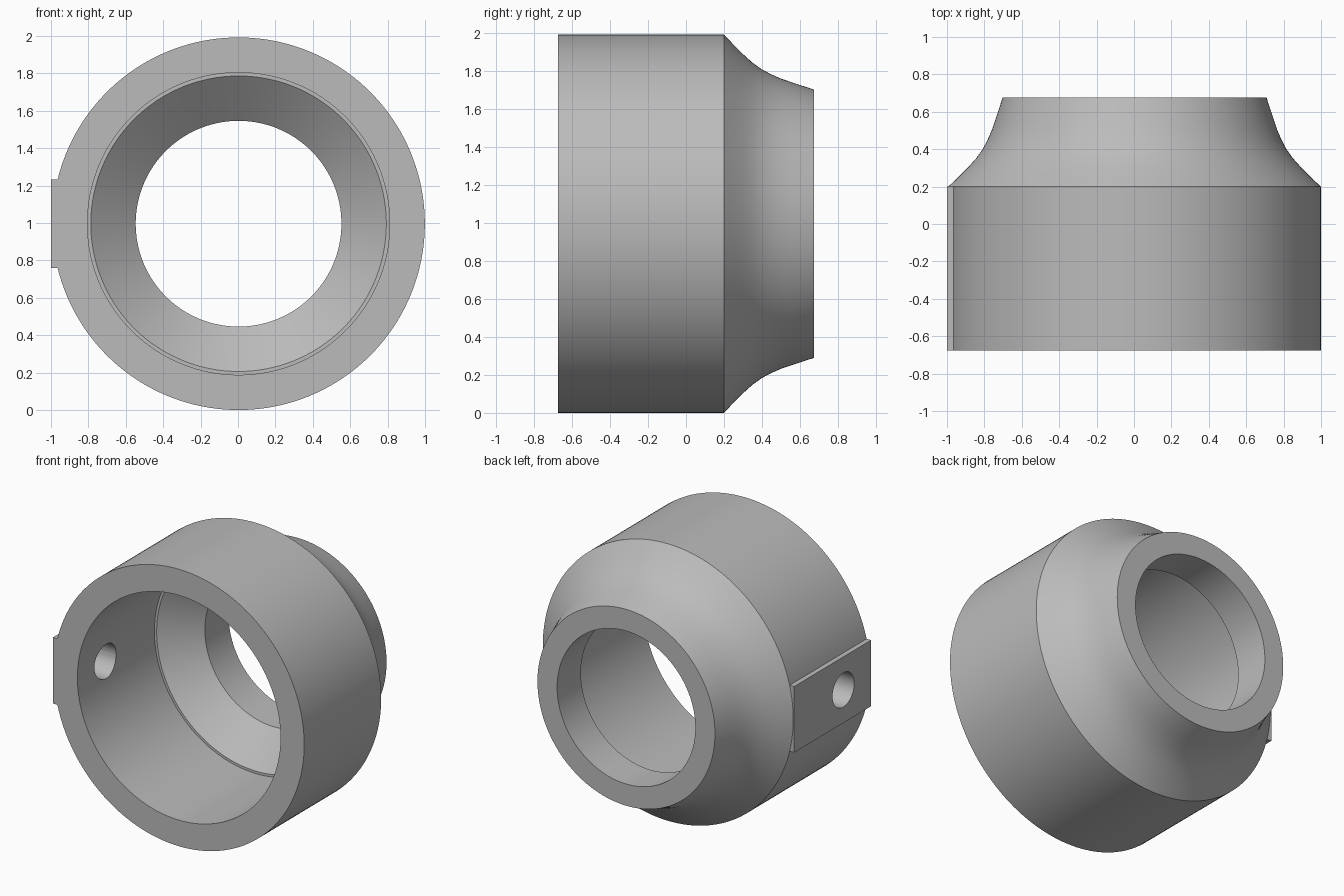
import bpy, bmesh, math
from mathutils import Matrix, Vector

if "Cube" in bpy.data.objects:
    bpy.data.objects.remove(bpy.data.objects["Cube"], do_unlink=True)

CENTRE = Vector((0.003, 0, 0.996))
FRONT, RIM, BACK = -0.675, 0.2, 0.675

grey = bpy.data.materials.new("plain grey")
grey.use_nodes = True
colour = (0.5, 0.5, 0.5, 1)
grey.diffuse_color = colour
grey.node_tree.nodes["Principled BSDF"].inputs["Base Color"].default_value = colour


def add_object(name, bm):
    bmesh.ops.recalc_face_normals(bm, faces=bm.faces)
    mesh = bpy.data.meshes.new(name)
    bm.to_mesh(mesh)
    bm.free()
    mesh.materials.append(grey)
    obj = bpy.data.objects.new(name, mesh)
    bpy.context.collection.objects.link(obj)
    return obj


def lathe(name, profile, steps=160):
    """Turn a closed (y, radius) profile around the front-to-back axis."""
    bm = bmesh.new()
    verts = [bm.verts.new(CENTRE + Vector((0, y, r))) for y, r in profile]
    edges = [bm.edges.new((v, verts[i - 1])) for i, v in enumerate(verts)]
    bmesh.ops.spin(bm, geom=verts + edges, cent=CENTRE, axis=(0, 1, 0),
                   angle=math.tau, steps=steps, use_merge=True)
    bmesh.ops.remove_doubles(bm, verts=bm.verts, dist=1e-5)
    return add_object(name, bm)


# Collar: straight barrel, concave neck, stepped bore with a tapered seat
neck = [(RIM, 0.996), (0.25, 0.943), (0.3, 0.893), (0.35, 0.848), (0.4, 0.812),
        (0.45, 0.786), (0.5, 0.764), (0.55, 0.747), (0.61, 0.727), (BACK, 0.706)]
bore = [(BACK, 0.55), (0.405, 0.55), (RIM, 0.79), (RIM, 0.808), (FRONT, 0.808)]
collar = lathe("collar", [(FRONT, 0.996)] + neck + bore)

# Flat pad on the right side
bm = bmesh.new()
bmesh.ops.create_cube(bm, size=1, matrix=Matrix.Translation(
    (-0.95, (FRONT + RIM) / 2, CENTRE.z)) @ Matrix.Diagonal((0.1, RIM - FRONT, 0.475, 1)))
pad = add_object("side_pad", bm)

# Cutter for the screw hole through pad and wall
bm = bmesh.new()
bmesh.ops.create_cone(bm, cap_ends=True, segments=48, radius1=0.123, radius2=0.123,
                      depth=0.7, matrix=Matrix.Translation((-0.9, -0.36, CENTRE.z))
                      @ Matrix.Rotation(math.pi / 2, 4, "Y"))
hole = add_object("screw_hole_cutter", bm)

for operand, operation in ((pad, "UNION"), (hole, "DIFFERENCE")):
    mod = collar.modifiers.new(operand.name, "BOOLEAN")
    mod.object, mod.operation, mod.solver = operand, operation, "EXACT"
    bpy.context.view_layer.objects.active = collar
    bpy.ops.object.modifier_apply(modifier=mod.name)
    bpy.data.objects.remove(operand, do_unlink=True)

# Smooth round surfaces, sharp rims
bpy.ops.object.select_all(action="DESELECT")
collar.select_set(True)
bpy.context.view_layer.objects.active = collar
bpy.ops.object.shade_smooth_by_angle(angle=math.radians(25))
